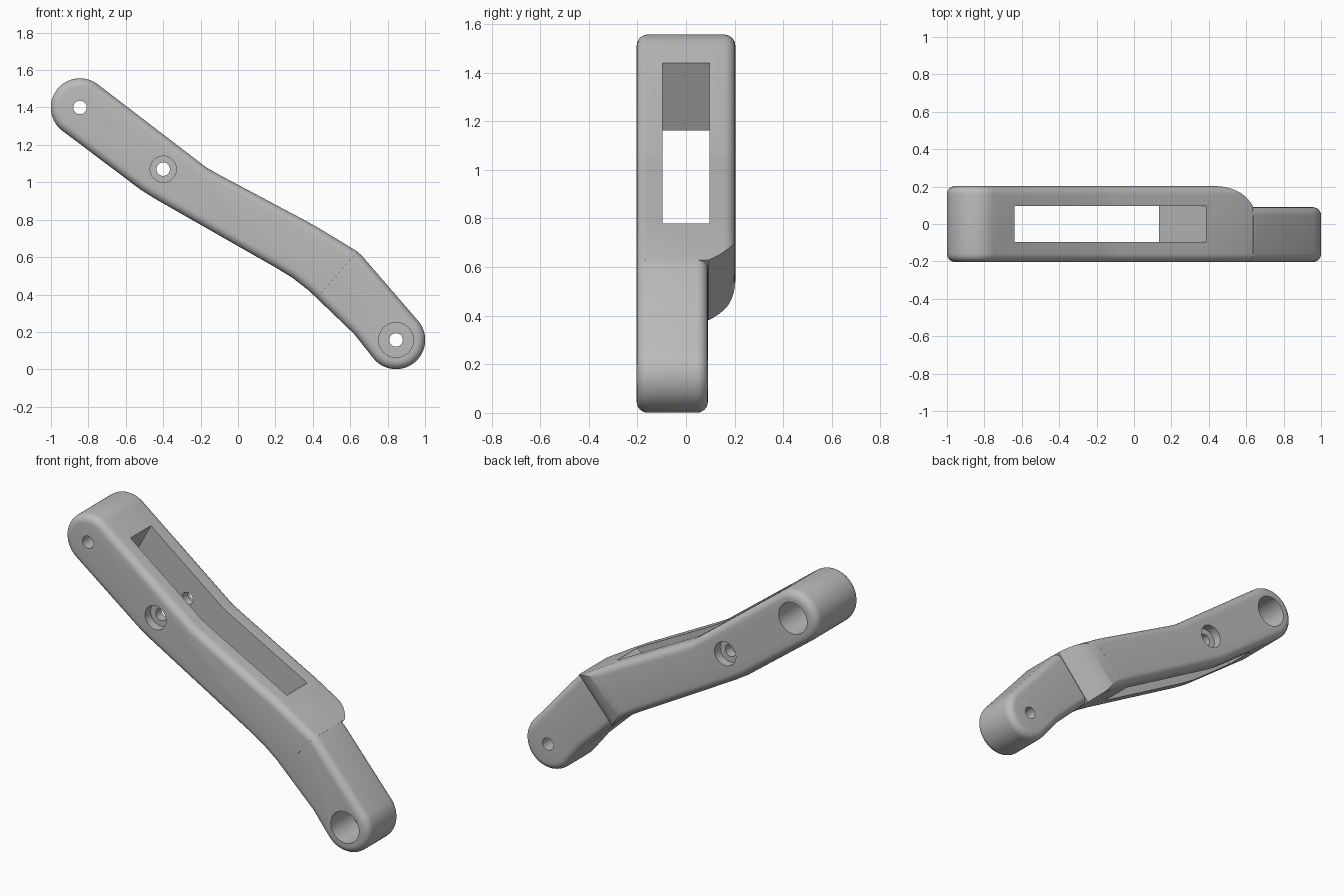
import bpy, bmesh
from math import sin, cos, radians, pi
from mathutils import Vector

cube = bpy.data.objects.get("Cube")
if cube:
    bpy.data.objects.remove(cube, do_unlink=True)

grey = bpy.data.materials.new("mid grey")
grey.use_nodes = True
colour = (0.5, 0.5, 0.5, 1)
grey.diffuse_color = colour
grey.node_tree.nodes["Principled BSDF"].inputs["Base Color"].default_value = colour

X, Y, Z = Vector((1, 0, 0)), Vector((0, 1, 0)), Vector((0, 0, 1))
HALF = 0.203
STEP_Y = 0.09


def prism(name, points, lo, hi, bevel=0, origin=Vector(), axes=(X, Z, Y)):
    """Extrude a flat profile along the third axis, rounding the cap rims."""
    u, v, w = axes
    bm = bmesh.new()
    face = bm.faces.new([bm.verts.new(origin + u * a + v * b + w * lo) for a, b in points])
    side = bmesh.ops.extrude_face_region(bm, geom=[face], use_keep_orig=True)["geom"]
    moved = [g for g in side if isinstance(g, bmesh.types.BMVert)]
    bmesh.ops.translate(bm, verts=moved, vec=w * (hi - lo))
    bmesh.ops.recalc_face_normals(bm, faces=bm.faces)
    if bevel:
        rims = [e for e in bm.edges if abs((e.verts[0].co - e.verts[1].co).dot(w)) < 1e-5]
        bmesh.ops.bevel(bm, geom=rims, offset=bevel, segments=6, profile=0.5, affect='EDGES')
    mesh = bpy.data.meshes.new(name)
    bm.to_mesh(mesh)
    bm.free()
    obj = bpy.data.objects.new(name, mesh)
    bpy.context.collection.objects.link(obj)
    obj.data.materials.append(grey)
    return obj


def arc(cx, cz, r, start, end, steps):
    angles = [radians(start + (end - start) * i / steps) for i in range(steps + 1)]
    return [(cx + r * cos(a), cz + r * sin(a)) for a in angles]


def cut(obj, cutter):
    cutter.hide_render = True
    mod = obj.modifiers.new("cut", 'BOOLEAN')
    mod.operation = 'DIFFERENCE'
    mod.solver = 'EXACT'
    mod.object = cutter
    bpy.context.view_layer.objects.active = obj
    bpy.ops.object.modifier_apply(modifier=mod.name)
    bpy.data.objects.remove(cutter, do_unlink=True)


def drill(obj, centre, r, lo, hi):
    cut(obj, prism("drill", arc(*centre, r, 0, 352.5, 47), lo, hi))


# Outline of the whole arm, with rounded ends
top_end, low_end, pivot = (-0.845, 1.4), (0.845, 0.157), (-0.4, 1.07)
outline = arc(*top_end, 0.156, 52, 232, 28)
outline += [(-0.52, 0.96), (-0.44, 0.91), (0.2, 0.545), (0.29, 0.49), (0.38, 0.42), (0.62, 0.19)]
outline += arc(*low_end, 0.156, 219, 400, 28)
outline += [(0.66, 0.61), (0.63, 0.635), (0.44, 0.75), (0.37, 0.79), (-0.1, 1.04), (-0.17, 1.08)]

# Slanted frame where the thick arm steps down to the thin lower end
step = Vector((0.525, 0, 0.5))
across = Vector((0.658, 0, 0.752)).normalized()
along = Vector((across.z, 0, -across.x))
frame = dict(origin=step, axes=(along, Y, across))

# Thick upper arm ending in a rounded shoulder
upper_arm = prism("upper_arm", outline, -HALF, HALF, 0.045)
radius, run = 0.255, 0.21
shoulder = [(0, -1)] + arc(-run, HALF - radius, radius, 34.7, 88, 16)
shoulder += [(shoulder[-1][0], 1), (2, 1), (2, -1)]
cut(upper_arm, prism("shoulder_cutter", shoulder, -0.7, 0.7, **frame))

# Long slot through the upper arm
slot = [(-0.49, 1.72), (-0.865, 1.02), (0, 0.48), (0.65, 0.98)]
cut(upper_arm, prism("slot_cutter", slot, -0.096, 0.096))

# Bolt holes: pivot is recessed on both faces, the top end from the back
drill(upper_arm, pivot, 0.036, -1, 1)
drill(upper_arm, pivot, 0.07, -1, -0.15)
drill(upper_arm, pivot, 0.07, 0.15, 1)
drill(upper_arm, top_end, 0.036, -1, 1)
drill(upper_arm, top_end, 0.093, -0.1, 1)

# Thin lower end with a deep recess in the front
lower_arm = prism("lower_arm", outline, -HALF, STEP_Y, 0.045)
half_space = [(-3, -1), (0, -1), (0, 1), (-3, 1)]
cut(lower_arm, prism("end_cutter", half_space, -3, 3, **frame))
drill(lower_arm, low_end, 0.036, -1, 1)
drill(lower_arm, low_end, 0.093, -1, 0.0)

# Smooth shading with crisp edges
bpy.ops.object.select_all(action='DESELECT')
for part in (upper_arm, lower_arm):
    part.select_set(True)
    bpy.context.view_layer.objects.active = part
bpy.ops.object.shade_smooth_by_angle(angle=radians(30))
